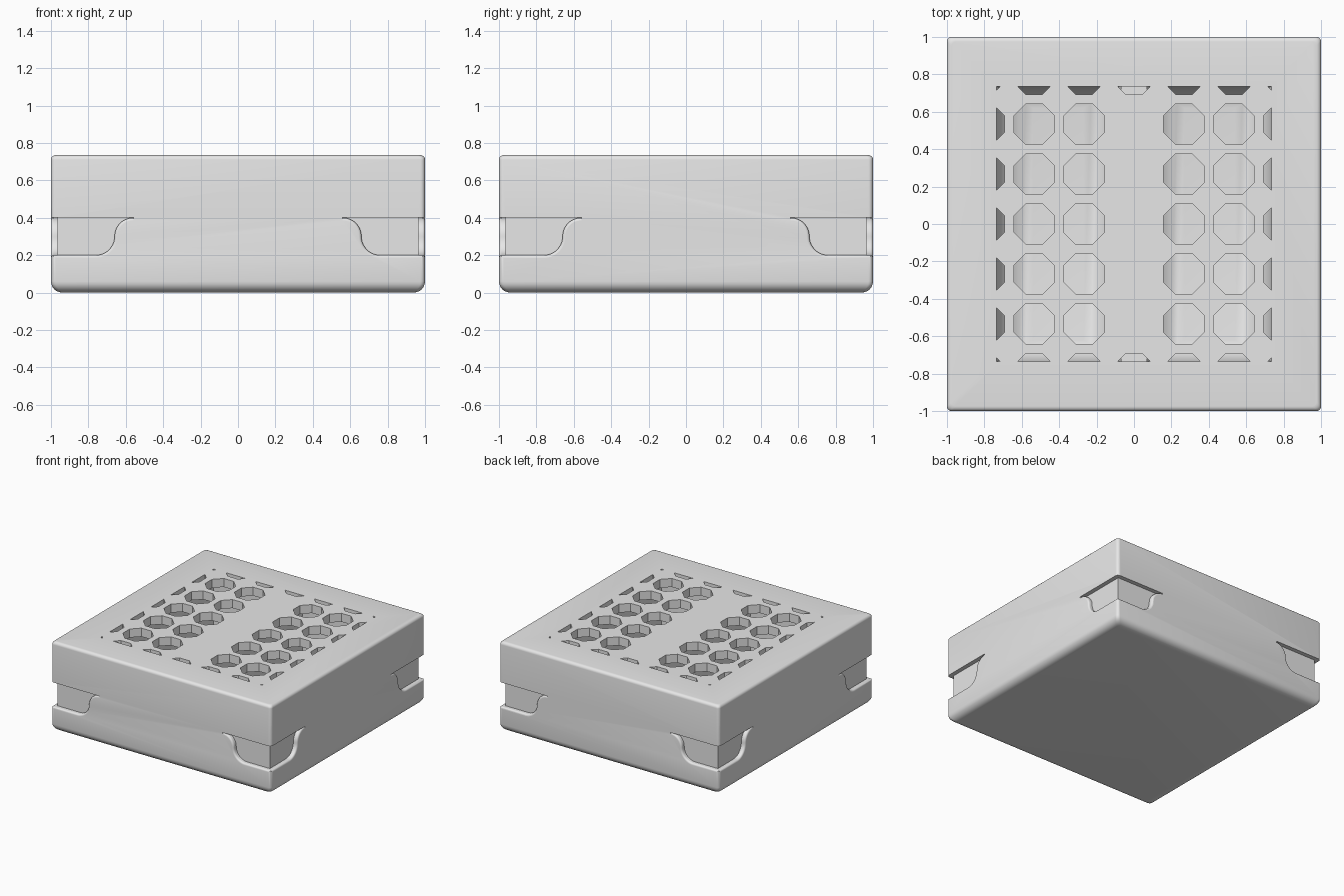
import bpy, bmesh, math
from mathutils import Matrix

cube = bpy.data.objects.get("Cube")
if cube:
    bpy.data.objects.remove(cube, do_unlink=True)

grey = bpy.data.materials.new("light_grey")
grey.use_nodes = True
grey.diffuse_color = (0.8, 0.8, 0.8, 1)
grey.node_tree.nodes["Principled BSDF"].inputs["Base Color"].default_value = (0.8, 0.8, 0.8, 1)


def loft(bm, rings):
    """Skin a stack of equal point loops and cap both ends."""
    loops = [[bm.verts.new(p) for p in ring] for ring in rings]
    n = len(loops[0])
    for a, b in zip(loops, loops[1:]):
        for i in range(n):
            j = (i + 1) % n
            bm.faces.new((a[i], a[j], b[j], b[i]))
    bm.faces.new(loops[0][::-1])
    bm.faces.new(loops[-1])


def make(name, bm):
    bmesh.ops.recalc_face_normals(bm, faces=bm.faces)
    mesh = bpy.data.meshes.new(name)
    bm.to_mesh(mesh)
    bm.free()
    mesh.materials.append(grey)
    obj = bpy.data.objects.new(name, mesh)
    bpy.context.collection.objects.link(obj)
    return obj


def boolean(target, cutter, operation="DIFFERENCE"):
    """Apply a boolean and throw the cutter away."""
    cutter.hide_render = True
    mod = target.modifiers.new("cut", "BOOLEAN")
    mod.operation, mod.solver, mod.object = operation, "EXACT", cutter
    bpy.context.view_layer.objects.active = target
    bpy.ops.object.modifier_apply(modifier=mod.name)
    bpy.data.objects.remove(cutter, do_unlink=True)


def rect(z, hx, hy, cx=0, corner=0, steps=0):
    """Rectangle loop, with rounded corners if steps are given."""
    pts = []
    for k, (sx, sy) in enumerate(((1, 1), (-1, 1), (-1, -1), (1, -1))):
        for s in range(steps + 1):
            a = math.pi / 2 * (k + (s / steps if steps else 0))
            pts.append((cx + sx * (hx - corner) + corner * math.cos(a),
                        sy * (hy - corner) + corner * math.sin(a), z))
    return pts


HEIGHT = 0.735
WALL = 0.735        # inner limit of the hole pattern
CEILING = 0.66      # underside of the perforated lid
FLOOR = 0.08

# Outer body with rounded top and bottom edges
bm = bmesh.new()
levels = []
for i in range(7):
    a = math.pi / 2 * i / 6
    levels.append((0.06 * (1 - math.sin(a)), 0.06 * (1 - math.cos(a))))
levels.reverse()
levels = [(0.06 * (1 - math.cos(math.pi / 2 * i / 6)),
           0.06 * (1 - math.sin(math.pi / 2 * i / 6))) for i in range(7)]
levels += [(HEIGHT - 0.025 * (1 - math.sin(math.pi / 2 * i / 5)),
            0.025 * (1 - math.cos(math.pi / 2 * i / 5))) for i in range(6)]
loft(bm, [rect(z, 1 - d, 1 - d, 0, 0.025, 5) for z, d in levels])
body = make("box_body", bm)

# Two trays with curved floors either side of a central divider
for side in (-1, 1):
    bm = bmesh.new()
    rings = []
    for i in range(9):
        a = math.pi / 2 * i / 8
        rings.append(rect(FLOOR + 0.2 * (1 - math.cos(a)),
                          0.335 - 0.2 * (1 - math.sin(a)),
                          0.74 - 0.12 * (1 - math.sin(a)), side * 0.405))
    rings.append(rect(CEILING + 0.005, 0.335, 0.74, side * 0.405))
    loft(bm, rings)
    boolean(body, make("tray_cutter", bm))

# Octagonal vent holes, trimmed to a square field
bm = bmesh.new()
PITCH = 0.267
radius = 0.108 / math.cos(math.pi / 8)
for col in range(-3, 4):
    for row in range(-3, 4):
        if col == 0 and abs(row) < 3:
            continue
        loft(bm, [[(col * PITCH + radius * math.cos(math.pi * (k + 0.5) / 4),
                    row * PITCH + radius * math.sin(math.pi * (k + 0.5) / 4), z)
                   for k in range(8)] for z in (CEILING, HEIGHT + 0.1)])
holes = make("vent_cutter", bm)
bm = bmesh.new()
loft(bm, [rect(z, WALL, WALL) for z in (0.5, 1)])
boolean(holes, make("vent_limit", bm), "INTERSECT")
boolean(body, holes)

# Corner finger notches: an S curve between two levels with a softened edge
ROUND = 0.015
curve = []
for i in range(13):     # upper, convex arc
    a = math.pi / 2 * i / 12
    curve.append((0.56 + 0.1 * math.sin(a), 0.3 + 0.1 * math.cos(a),
                  -math.sin(a), -math.cos(a)))
for i in range(1, 13):  # lower, concave arc
    a = math.pi / 2 * i / 12
    curve.append((0.76 - 0.1 * math.cos(a), 0.3 - 0.1 * math.sin(a),
                  -math.cos(a), -math.sin(a)))
curve.append((1.1, 0.2, 0, -1))


def notch_ring(y, grow, mirror):
    pts = [(mirror * (x + nx * grow), y, z + nz * grow) for x, z, nx, nz in curve]
    return pts + [(mirror * 1.1, y, 0.401), (mirror * 0.56, y, 0.401)]


depths = [(-0.965, 0)]
for i in range(6):
    a = math.pi / 2 * i / 5
    depths.append((-1 + ROUND * (1 - math.sin(a)), ROUND * (1 - math.cos(a))))
depths.append((-1.08, ROUND))
for turn in range(4):
    for mirror in (-1, 1):
        bm = bmesh.new()
        loft(bm, [notch_ring(y, g, mirror) for y, g in depths])
        bm.transform(Matrix.Rotation(turn * math.pi / 2, 4, "Z"))
        boolean(body, make("notch_cutter", bm))

# Smooth curved areas, crisp edges elsewhere
bpy.ops.object.select_all(action="DESELECT")
body.select_set(True)
bpy.context.view_layer.objects.active = body
bpy.ops.object.shade_smooth_by_angle(angle=math.radians(30))
